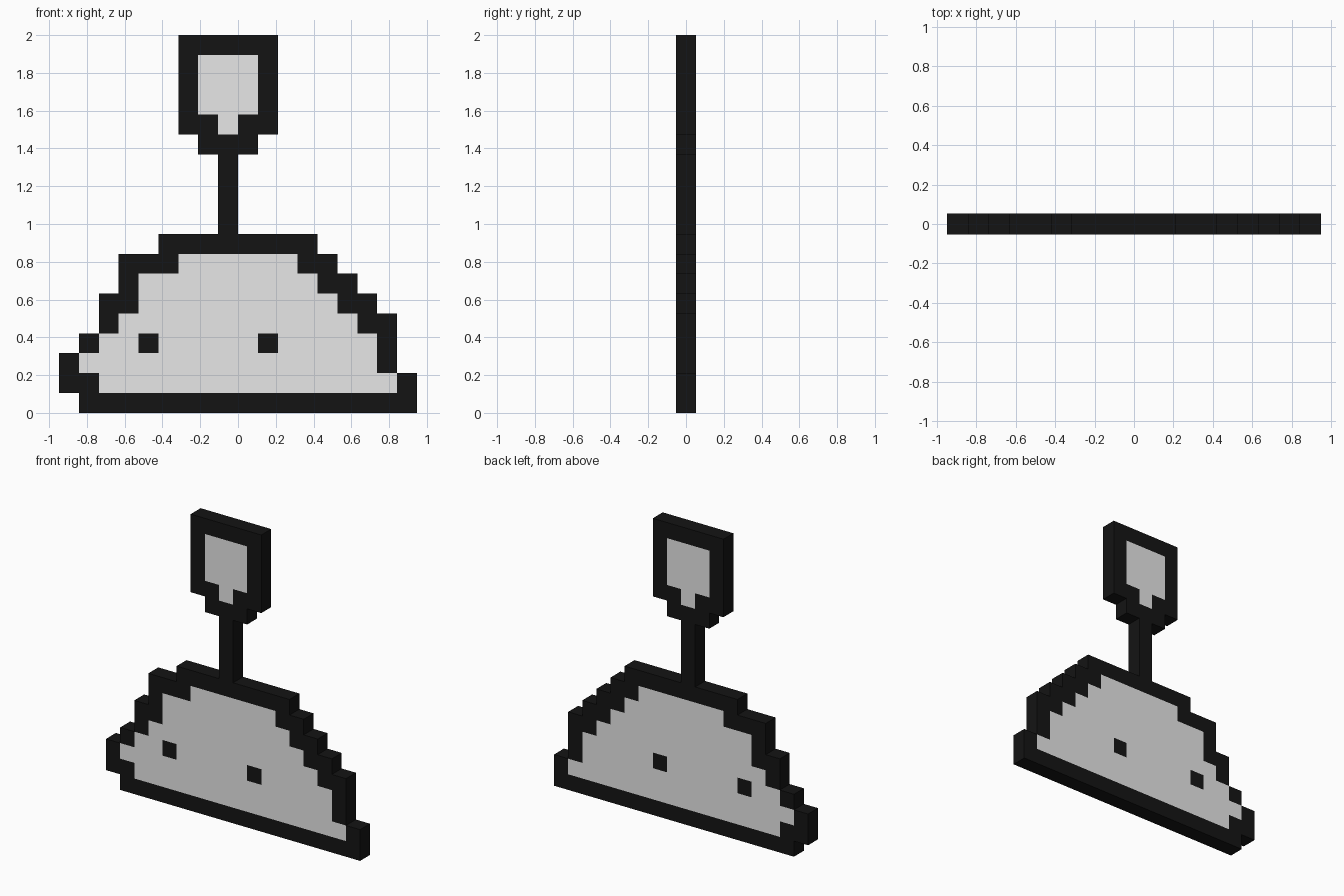
import bpy, bmesh

if "Cube" in bpy.data.objects:
    bpy.data.objects.remove(bpy.data.objects["Cube"])

P = 2 / 19          # pixel size
X0 = -9 * P         # left edge of column 0
Y = P / 2           # half thickness


def material(name, value):
    m = bpy.data.materials.new(name)
    m.diffuse_color = (value, value, value, 1)
    m.use_nodes = True
    m.node_tree.nodes["Principled BSDF"].inputs["Base Color"].default_value = m.diffuse_color
    return m


BLACK = material("black outline", 0.007)
WHITE = material("white fill", 0.95)

# Each row: outer first/last column, fill first/last column (None = all outline)
BODY = {0: (1, 17, None), 1: (0, 17, (2, 16)), 2: (0, 16, (1, 15)),
        3: (1, 16, (2, 15)), 4: (2, 16, (3, 14)), 5: (2, 15, (4, 13)),
        6: (3, 14, (4, 12)), 7: (3, 13, (6, 11)), 8: (5, 12, None)}
STALK = {r: (8, 8, None) for r in range(9, 13)}
TIP = {13: (7, 9, None), 14: (6, 10, (8, 8)), 18: (6, 10, None)}
TIP.update({r: (6, 10, (7, 9)) for r in (15, 16, 17)})
EYES = {(4, 3), (10, 3)}


def cells(rows):
    """Map (column, row) to material index: 0 outline, 1 fill."""
    out = {}
    for r, (a, b, fill) in rows.items():
        for c in range(a, b + 1):
            inside = fill and fill[0] <= c <= fill[1] and (c, r) not in EYES
            out[c, r] = 1 if inside else 0
    return out


PARTS = {"body": cells(BODY), "antenna_stalk": cells(STALK), "antenna_tip": cells(TIP)}
FILLED = set().union(*PARTS.values())


def build(name, part):
    bm = bmesh.new()

    def quad(points, mat):
        f = bm.faces.new([bm.verts.new((X0 + x * P, y, z * P)) for x, y, z in points])
        f.material_index = mat

    for (c, r), mat in part.items():
        corners = [(c, r), (c + 1, r), (c + 1, r + 1), (c, r + 1)]
        # front and back
        quad([(x, -Y, z) for x, z in corners], mat)
        quad([(x, Y, z) for x, z in reversed(corners)], mat)
        # side walls only where the silhouette ends
        for i, (dc, dr) in enumerate([(0, -1), (1, 0), (0, 1), (-1, 0)]):
            if (c + dc, r + dr) not in FILLED:
                (xa, za), (xb, zb) = corners[i], corners[(i + 1) % 4]
                quad([(xb, -Y, zb), (xa, -Y, za), (xa, Y, za), (xb, Y, zb)], mat)
    bmesh.ops.remove_doubles(bm, verts=bm.verts[:], dist=1e-4)
    me = bpy.data.meshes.new(name)
    bm.to_mesh(me)
    bm.free()
    me.materials.append(BLACK)
    me.materials.append(WHITE)
    bpy.context.collection.objects.link(bpy.data.objects.new(name, me))


for part_name, part_cells in PARTS.items():
    build(part_name, part_cells)
